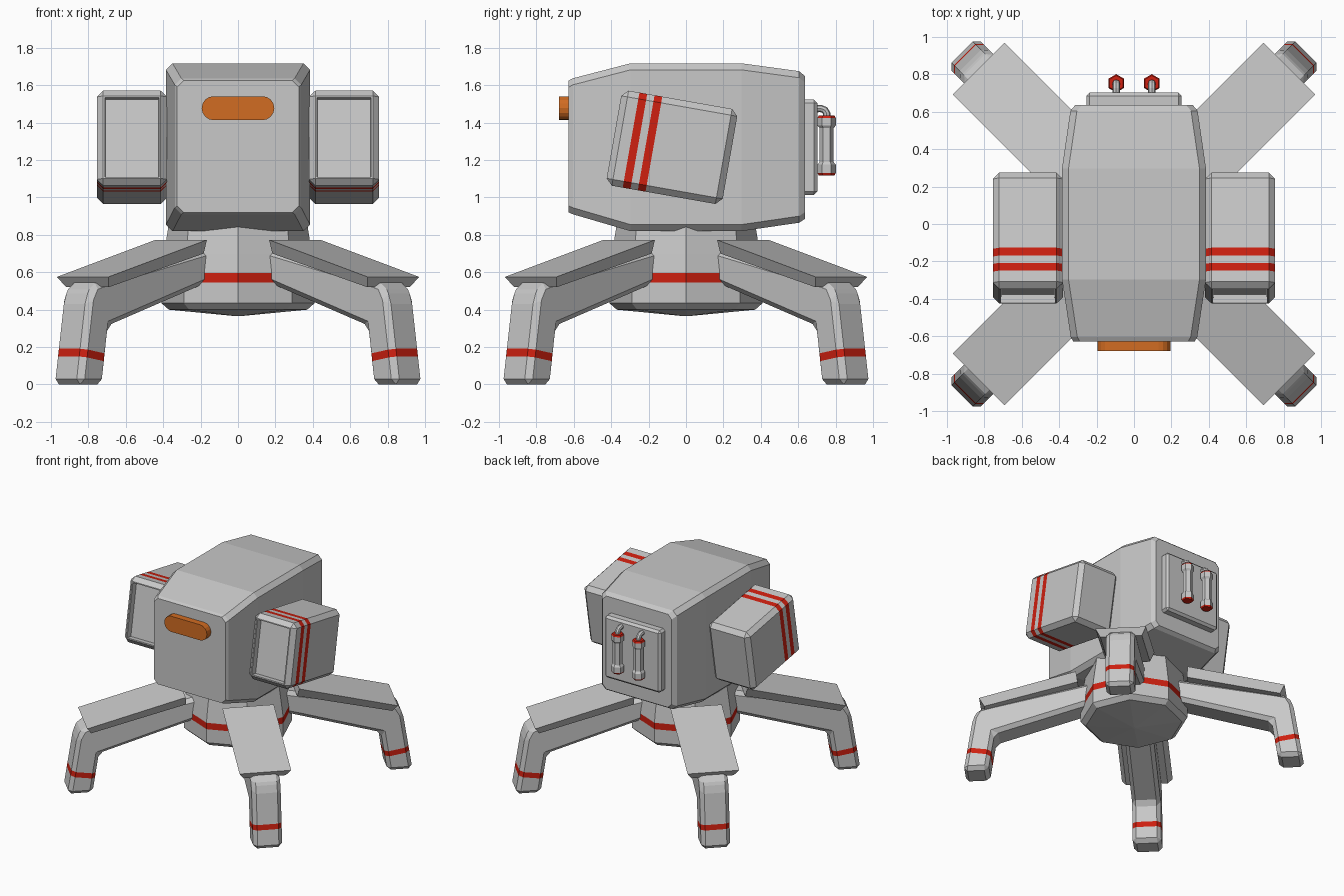
import bpy, bmesh, math
from mathutils import Vector, Matrix

if "Cube" in bpy.data.objects:
    bpy.data.objects.remove(bpy.data.objects["Cube"])


def material(name, rgb):
    m = bpy.data.materials.new(name)
    m.diffuse_color = (*rgb, 1)
    m.use_nodes = True
    m.node_tree.nodes["Principled BSDF"].inputs["Base Color"].default_value = m.diffuse_color
    return m


GREY = material("light grey", (0.58, 0.58, 0.58))
RED = material("red", (0.62, 0.014, 0.005))
ORANGE = material("orange", (0.64, 0.15, 0.016))


def finish(bm, name, mats, matrix=None):
    bmesh.ops.recalc_face_normals(bm, faces=bm.faces[:])
    if matrix is not None:
        bm.transform(matrix)
    me = bpy.data.meshes.new(name)
    bm.to_mesh(me)
    bm.free()
    for m in mats:
        me.materials.append(m)
    ob = bpy.data.objects.new(name, me)
    bpy.context.collection.objects.link(ob)
    return ob


def loft(rings):
    """Skin a list of equal-length point rings and cap both ends."""
    bm = bmesh.new()
    vs = [[bm.verts.new(p) for p in r] for r in rings]
    n = len(vs[0])
    for a, b in zip(vs, vs[1:]):
        for i in range(n):
            bm.faces.new((a[i], a[(i + 1) % n], b[(i + 1) % n], b[i]))
    bm.faces.new(vs[0])
    bm.faces.new(vs[-1])
    bmesh.ops.recalc_face_normals(bm, faces=bm.faces[:])
    return bm


def box(size, chamfer):
    bm = bmesh.new()
    bmesh.ops.create_cube(bm, size=1, matrix=Matrix.Diagonal((*size, 1)))
    bmesh.ops.bevel(bm, geom=bm.edges[:], offset=chamfer, segments=1, affect='EDGES')
    return bm


def stripe(bm, axis, lo, hi):
    """Cut a band between two parallel planes and colour it with slot 1."""
    axis = Vector(axis).normalized()
    for d in (lo, hi):
        bmesh.ops.bisect_plane(bm, geom=bm.verts[:] + bm.edges[:] + bm.faces[:],
                               plane_co=axis * d, plane_no=axis)
    for f in bm.faces:
        if lo < f.calc_center_median().dot(axis) < hi:
            f.material_index = 1


def ring(radius, z, n=8, phase=0.0, x=0, y=0):
    return [(x + radius * math.cos(phase + math.tau * i / n),
             y + radius * math.sin(phase + math.tau * i / n), z) for i in range(n)]


# Main body: chamfered rectangles lofted from front to back
def section(y, w, z0, z1, c=0.035):
    return [(-w + c, y, z0), (w - c, y, z0), (w, y, z0 + c), (w, y, z1 - c),
            (w - c, y, z1), (-w + c, y, z1), (-w, y, z1 - c), (-w, y, z0 + c)]


finish(loft([section(-0.627, 0.325, 0.92, 1.625), section(-0.605, 0.338, 0.91, 1.637),
             section(-0.297, 0.385, 0.82, 1.717), section(0.297, 0.385, 0.82, 1.717),
             section(0.605, 0.34, 0.865, 1.675), section(0.635, 0.315, 0.885, 1.65)]),
       "body", [GREY])

# Visor: flat capsule on the front
R, HX, ZC = 0.064, 0.13, 1.477
outline = []
for side, start in ((1, -90), (-1, 90)):
    for i in range(9):
        a = math.radians(start + i * 22.5)
        outline.append((side * HX + R * math.cos(a), ZC + R * math.sin(a)))
finish(loft([[(x, y, z) for x, z in outline] for y in (-0.68, -0.61)]), "visor", [ORANGE])

# Back plate
finish(box((0.51, 0.1, 0.51), 0.018), "back_plate", [GREY],
       Matrix.Translation((0, 0.652, 1.268)))

# Hexagonal canisters with red end caps, and their bent pipes
for s, side in ((1, "right"), (-1, "left")):
    x, y = 0.095 * s, 0.752
    prof = [(0.042, 1.118), (0.049, 1.13), (0.049, 1.175), (0.037, 1.19),
            (0.037, 1.37), (0.049, 1.385), (0.049, 1.425), (0.042, 1.438)]
    bm = loft([ring(r, z, 6, math.pi / 6, x, y) for r, z in prof])
    for f in bm.faces:
        if abs(f.calc_center_median().z - 1.278) > 0.148:
            f.material_index = 1
    finish(bm, side + "_canister", [GREY, RED])

    path = [(y, 1.43, 90), (y, 1.45, 100), (0.741, 1.468, 130), (0.722, 1.475, 165), (0.69, 1.475, 180)]
    rings = []
    for py, pz, deg in path:
        a = math.radians(deg)
        across = Vector((0, math.sin(a), -math.cos(a)))
        rings.append([Vector((x, py, pz)) + 0.02 * (math.cos(t) * Vector((1, 0, 0)) + math.sin(t) * across)
                      for t in (math.tau * i / 8 for i in range(8))])
    finish(loft(rings), side + "_canister_pipe", [GREY])

# Side pods: tilted boxes with a recessed front and two red bands
for s, side in ((1, "right"), (-1, "left")):
    bm = box((0.375, 0.63, 0.516), 0.034)
    front = min(bm.faces, key=lambda f: f.calc_center_median().y)
    bmesh.ops.inset_region(bm, faces=[front], thickness=0.012)
    hole = bmesh.ops.inset_region(bm, faces=[front], thickness=0.004)
    bmesh.ops.translate(bm, verts=front.verts[:], vec=(0, 0.045, 0))
    stripe(bm, (0, 1, 0), -0.222, -0.180)
    stripe(bm, (0, 1, 0), -0.140, -0.098)
    finish(bm, side + "_pod", [GREY, RED],
           Matrix.Translation((0.567 * s, -0.075, 1.268)) @ Matrix.Rotation(math.radians(-10), 4, 'X'))

# Octagonal base with a red belt and a shallow pointed underside
bm = loft([ring(0.37, 0.86), ring(0.395, 0.70), ring(0.41, 0.60), ring(0.41, 0.435),
           ring(0.37, 0.40), ring(0.01, 0.365)])
stripe(bm, (0, 0, 1), 0.545, 0.597)
finish(bm, "base", [GREY, RED])

# Four diagonal legs with armour plates
leg = [(0.30, 0.55), (1.066, 0.315), (1.114, 0.0), (1.304, 0.0),
       (1.232, 0.46), (1.19, 0.535), (1.09, 0.56), (0.30, 0.73)]
for name, deg in (("back_right", 45), ("back_left", 135), ("front_left", 225), ("front_right", 315)):
    turn = Matrix.Rotation(math.radians(deg), 4, 'Z')
    bm = loft([[(r, t, z) for r, z in leg] for t in (-0.11, 0.11)])
    bmesh.ops.bevel(bm, geom=bm.edges[:], offset=0.03, segments=1, affect='EDGES')
    axis = Vector((-0.16, 0, 1)).normalized()
    mid = axis.dot(Vector((1.2, 0, 0.158)))
    stripe(bm, axis, mid - 0.021, mid + 0.021)
    finish(bm, name + "_leg", [GREY, RED], turn)

    bm = loft([[(0.43, -w, a), (0.43, w, a), (0.42, v, b), (0.42, -v, b)] if inner else
               [(1.175, -w, a), (1.175, w, a), (1.138, v, b), (1.138, -v, b)]
               for inner, w, v, a, b in ((True, 0.195, 0.16, 0.773, 0.70),
                                         (False, 0.195, 0.16, 0.575, 0.52))])
    finish(bm, name + "_leg_plate", [GREY], turn)
